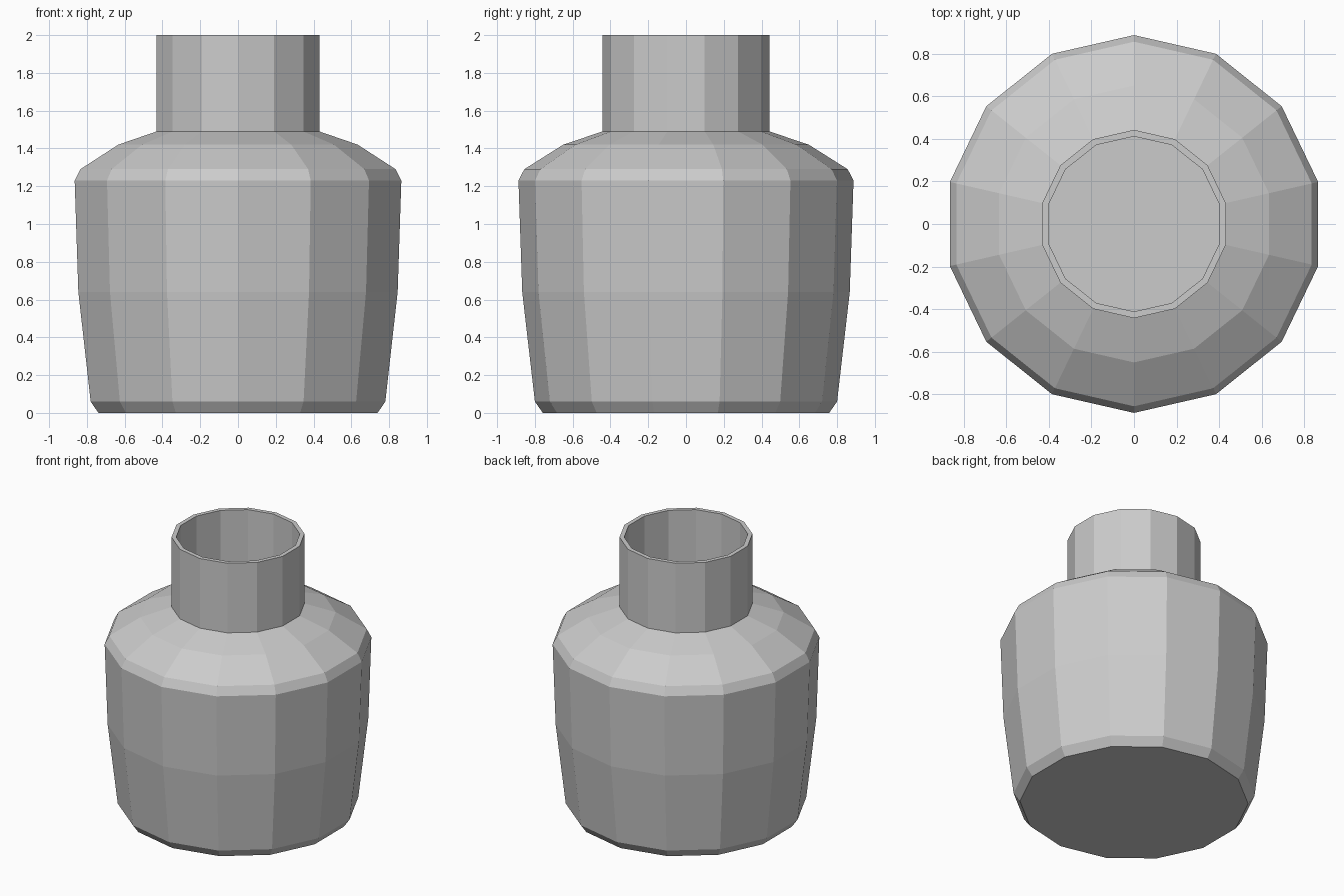
import bpy
import bmesh
from math import cos, sin, pi

if "Cube" in bpy.data.objects:
    bpy.data.objects.remove(bpy.data.objects["Cube"])

SIDES = 14
# Outer silhouette: (corner radius, height)
PROFILE = [(0.758, 0.0), (0.80, 0.06), (0.867, 0.64), (0.887, 1.23),
           (0.856, 1.29), (0.65, 1.42), (0.442, 1.49), (0.442, 2.0)]

bm = bmesh.new()

# Rings of corners, with a corner pointing to the back
rings = []
for r, z in PROFILE:
    rings.append([bm.verts.new((r * cos(pi / 2 + 2 * pi * i / SIDES),
                                r * sin(pi / 2 + 2 * pi * i / SIDES), z))
                  for i in range(SIDES)])

# Walls, shoulder and neck
for low, high in zip(rings, rings[1:]):
    for i in range(SIDES):
        j = (i + 1) % SIDES
        bm.faces.new((low[i], low[j], high[j], high[i]))

# Closed base
bm.faces.new(list(reversed(rings[0])))

mesh = bpy.data.meshes.new("bottle_vase")
bm.to_mesh(mesh)
bm.free()
vase = bpy.data.objects.new("bottle_vase", mesh)
bpy.context.collection.objects.link(vase)

# Thin hollow wall, grown inward from the silhouette
wall = vase.modifiers.new("wall_thickness", 'SOLIDIFY')
wall.thickness = 0.03
wall.offset = -1
wall.use_even_offset = True
